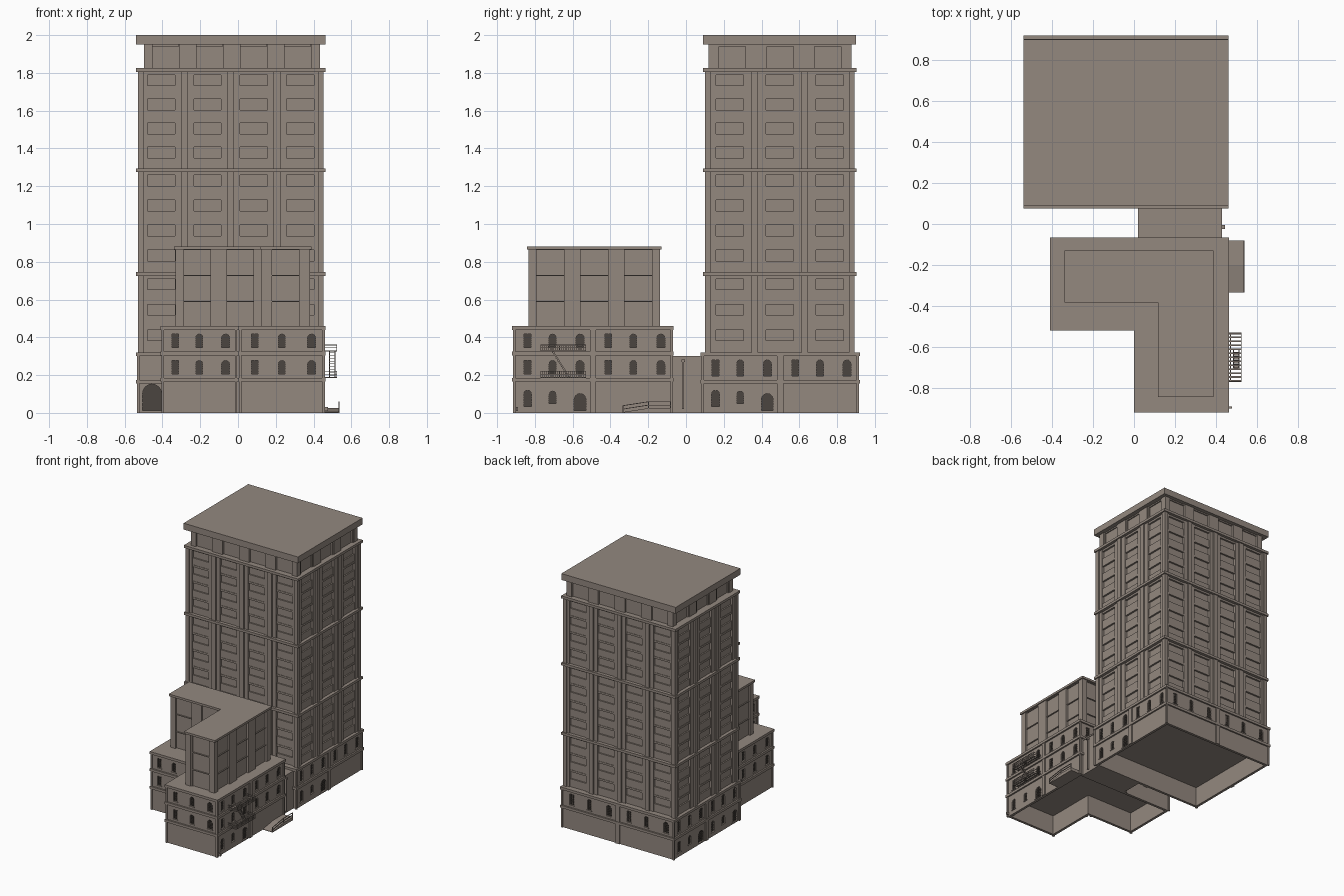
import bpy, bmesh, math
from mathutils import Matrix, Vector

if "Cube" in bpy.data.objects:
    bpy.data.objects.remove(bpy.data.objects["Cube"])


def material(name, rgb):
    m = bpy.data.materials.new(name)
    m.diffuse_color = (*rgb, 1)
    m.use_nodes = True
    m.node_tree.nodes["Principled BSDF"].inputs["Base Color"].default_value = m.diffuse_color
    return m


STONE = material("warm grey stone", (0.292, 0.246, 0.212))
GLAZING = material("dark glazing", (0.07, 0.058, 0.05))
WORLD = Matrix.Identity(4)


def finish(name, bm, mat=STONE):
    bmesh.ops.recalc_face_normals(bm, faces=bm.faces)
    me = bpy.data.meshes.new(name)
    bm.to_mesh(me)
    bm.free()
    me.materials.append(mat)
    ob = bpy.data.objects.new(name, me)
    bpy.context.collection.objects.link(ob)
    return ob


def box(bm, M, u0, u1, d0, d1, z0, z1):
    c = Matrix.Translation(((u0 + u1) / 2, (d0 + d1) / 2, (z0 + z1) / 2))
    s = Matrix.Diagonal((u1 - u0, d1 - d0, z1 - z0, 1))
    bmesh.ops.create_cube(bm, size=1, matrix=M @ c @ s)


def extrude(bm, pts, vec):
    f = bm.faces.new([bm.verts.new(p) for p in pts])
    r = bmesh.ops.extrude_face_region(bm, geom=[f], use_keep_orig=True)
    vs = [g for g in r["geom"] if isinstance(g, bmesh.types.BMVert)]
    bmesh.ops.translate(bm, verts=vs, vec=vec)


def prism(bm, poly, z0, z1):
    extrude(bm, [(x, y, z0) for x, y in poly], (0, 0, z1 - z0))


def edges(poly):
    """Wall frames: local x along wall, y outward, z up; plus length."""
    for i, a in enumerate(poly):
        a, b = Vector(a), Vector(poly[(i + 1) % len(poly)])
        t = (b - a).normalized()
        M = Matrix(((t.x, t.y, 0, a.x), (t.y, -t.x, 0, a.y), (0, 0, 1, 0), (0, 0, 0, 1)))
        yield i, M, (b - a).length


def offset(poly, d):
    """Grow a right-angled plan outward by d."""
    n = len(poly)
    out = []
    for i in range(n):
        p, a, b = (Vector(poly[k % n]) for k in (i - 1, i, i + 1))
        t1, t2 = (a - p).normalized(), (b - a).normalized()
        out.append((a.x + d * (t1.y + t2.y), a.y - d * (t1.x + t2.x)))
    return out


def rect(x0, x1, y0, y1):
    return [(x0, y0), (x1, y0), (x1, y1), (x0, y1)]


def slab(name, poly, z0, z1):
    bm = bmesh.new()
    prism(bm, poly, z0, z1)
    return finish(name, bm)


def bays(name, poly, z0, z1, floors, bay, pier, win, glass_h, deep, top_h=0.015):
    """Recessed core with piers, jambs and spandrels on every wall."""
    bm = bmesh.new()
    prism(bm, offset(poly, -deep), z0, z1)
    step = (z1 - z0) / floors
    back = -deep - 0.002
    for _, M, L in edges(poly):
        n = max(1, round(L / bay))
        w = L / n
        for i in range(n + 1):
            c = i * w
            box(bm, M, max(0, c - pier / 2), min(L, c + pier / 2), back, 0, z0, z1)
        for i in range(n):
            c = (i + 0.5) * w
            for s in (-1, 1):
                e = sorted((c + s * win / 2, c + s * (w / 2 - pier / 2)))
                if e[1] - e[0] > 0.01:
                    box(bm, M, e[0], e[1], back, -deep * 0.35, z0, z1)
            for f in range(floors):
                top = z0 + (f + 1) * step
                low = top - top_h - glass_h
                if top - step < low:
                    box(bm, M, c - win / 2, c + win / 2, back, -deep * 0.62, top - step, low)
                box(bm, M, c - win / 2, c + win / 2, back, -deep * 0.5, top - top_h, top)
    return finish(name, bm)


def storeys(name, poly, belts, win_h, skip=(), ground=(), extra=()):
    """Hollow-bottomed block with belts, piers and cut arched windows."""
    wall = offset(poly, -0.012)
    body = slab(name + "_walls", wall, 0, belts[-1])
    cut, trim, glass = bmesh.new(), bmesh.new(), bmesh.new()
    prism(cut, offset(wall, -0.02), -0.1, 0.155)

    def window(M, u, w, z, h, arched=True):
        r = w / 2
        pts = [(u - r, z), (u + r, z)]
        if arched:
            pts += [(u + r * math.cos(k * math.pi / 8), z + h - r + r * math.sin(k * math.pi / 8)) for k in range(9)]
        else:
            pts += [(u + r, z + h), (u - r, z + h)]
        rot = M.to_3x3()
        extrude(cut, [M @ Vector((p, -0.024, q)) for p, q in pts], rot @ Vector((0, 0.03, 0)))
        extrude(glass, [M @ Vector((p, -0.025, q)) for p, q in pts], rot @ Vector((0, 0.004, 0)))
        # glazing bars and sill
        for k in (-1, 0, 1):
            b = u + k * w / 3.2
            box(glass, M, b - 0.0015, b + 0.0015, -0.025, -0.016, z, z + h - (0.006 if k else 0))
        for k in range(1, 6):
            q = z + k * h / 6.5
            box(glass, M, u - r, u + r, -0.025, -0.017, q - 0.0015, q + 0.0015)
        box(trim, M, u - r - 0.004, u + r + 0.004, -0.018, -0.007, z - 0.005, z)

    for i, M, L in edges(poly):
        n = 2 if L > 0.6 else 1
        seg = L / n
        for k in range(n + 1):
            box(trim, M, max(0.004, k * seg - 0.017), min(L - 0.004, k * seg + 0.017), -0.018, -0.004, 0, belts[-1] - 0.01)
        for s in range(n):
            for r, w, arch in ((0.19, 0.036, False), (0.5, 0.036, True), (0.84, 0.042, True)):
                u = (s + r) * seg
                if i not in skip:
                    for b in belts[:-1]:
                        window(M, u, w, b + 0.02, win_h, arch)
                if (i, s) in ground:
                    z, h, gw = ((0.035, 0.085, 0.04), (0.05, 0.065, 0.036), (0.012, 0.09, 0.062))[(0.19, 0.5, 0.84).index(r)]
                    window(M, u, gw, z, h)
        for e, u, w, z, h in extra:
            if e == i:
                window(M, u, w, z, h)
    cutter = finish("cutter", cut)
    cutter.hide_render = True
    m = body.modifiers.new("openings", "BOOLEAN")
    m.operation, m.solver, m.object = "DIFFERENCE", "EXACT", cutter
    dg = bpy.context.evaluated_depsgraph_get()
    me = bpy.data.meshes.new_from_object(body.evaluated_get(dg))
    body.modifiers.clear()
    body.data = me
    bpy.data.objects.remove(cutter)
    finish(name + "_piers_and_sills", trim)
    finish(name + "_window_glazing", glass, GLAZING)
    for k, b in enumerate(belts):
        slab(f"{name}_belt_{k}", poly, b - 0.02, b)


# Tower: base, three tiers, crown and cornice
BASE = rect(-0.54, 0.46, 0.076, 0.92)
storeys("tower_base", BASE, (0.175, 0.32), 0.085, skip=(0,),
        ground=((1, 0), (3, 0), (3, 1)), extra=((0, 0.085, 0.1, 0.012, 0.14),))
SHAFT = rect(-0.53, 0.453, 0.10, 0.893)
for k, (z0, z1, n) in enumerate(((0.32, 0.725, 3), (0.745, 1.275, 4), (1.295, 1.805, 4))):
    bays(f"tower_tier_{k}", SHAFT, z0, z1, n, 0.25, 0.036, 0.145, 0.058, 0.028)
    slab(f"tower_belt_{k}", offset(SHAFT, 0.009), z1, z1 + 0.02)
bays("tower_crown", rect(-0.498, 0.434, 0.12, 0.876), 1.82, 1.955, 1, 0.24, 0.09, 0.14, 0.12, 0.016)
slab("tower_cornice", rect(-0.54, 0.462, 0.09, 0.90), 1.95, 2.0)

# L-shaped annex with a set-back upper block
ANNEX = [(-0.41, -0.52), (0, -0.52), (0, -0.92), (0.464, -0.92), (0.464, -0.065), (-0.41, -0.065)]
storeys("annex", ANNEX, (0.185, 0.325, 0.46), 0.072, ground=((3, 0),))
UPPER = [(-0.33, -0.375), (0.125, -0.375), (0.125, -0.835), (0.38, -0.835), (0.38, -0.137), (-0.33, -0.137)]
bays("annex_upper", UPPER, 0.455, 0.868, 3, 0.24, 0.088, 0.145, 0.132, 0.016, 0.006)
slab("annex_upper_cornice", offset(UPPER, 0.008), 0.865, 0.882)

# Link between the buildings, with a downpipe
slab("link_block", rect(0.03, 0.425, -0.09, 0.10), 0.0, 0.29)
slab("link_roof", rect(0.02, 0.43, -0.07, 0.09), 0.29, 0.302)
bm = bmesh.new()
box(bm, WORLD, 0.425, 0.437, -0.02, -0.01, 0.02, 0.28)
box(bm, WORLD, 0.425, 0.443, -0.024, -0.006, 0.27, 0.282)
box(bm, WORLD, 0.455, 0.477, -0.9, -0.89, 0.01, 0.03)
finish("downpipes", bm)

# Fire escape: slatted platforms, railings and a stair
bm = bmesh.new()
X0, X1, Y0, Y1 = 0.452, 0.525, -0.77, -0.53
for z in (0.185, 0.325):
    for x in (0.468, X1 - 0.004):
        box(bm, WORLD, x, x + 0.004, Y0, Y1, z, z + 0.006)
    for k in range(13):
        y = Y0 + k * (Y1 - Y0 - 0.008) / 12
        box(bm, WORLD, X0, X1, y, y + 0.008, z, z + 0.005)
    for h in (0.018, 0.033):
        box(bm, WORLD, X1 - 0.003, X1, Y0, Y1, z + h, z + h + 0.003)
        for y in (Y0, Y1 - 0.003):
            box(bm, WORLD, X0, X1, y, y + 0.003, z + h, z + h + 0.003)
    for k in range(25):
        y = Y0 + k * (Y1 - Y0 - 0.003) / 24
        box(bm, WORLD, X1 - 0.003, X1, y, y + 0.003, z, z + 0.034)
for x in (0.483, 0.511):
    extrude(bm, [(x, -0.71, 0.325), (x, -0.70, 0.325), (x, -0.615, 0.19), (x, -0.625, 0.19)], (0.004, 0, 0))
for k in range(9):
    y, z = -0.705 + k * 0.0095, 0.318 - k * 0.015
    box(bm, WORLD, 0.483, 0.515, y - 0.004, y + 0.004, z, z + 0.003)
finish("fire_escape", bm)

# Entrance ramp with an outer handrail
bm = bmesh.new()
extrude(bm, [(0.445, -0.335, 0), (0.445, -0.08, 0), (0.445, -0.08, 0.025), (0.445, -0.2, 0.025), (0.445, -0.335, 0.004)], (0.092, 0, 0))
for h in (0.018, 0.036):
    extrude(bm, [(0.533, -0.335, h), (0.533, -0.2, h + 0.021), (0.533, -0.08, h + 0.021),
                 (0.533, -0.08, h + 0.025), (0.533, -0.2, h + 0.025), (0.533, -0.335, h + 0.004)], (0.005, 0, 0))
for y, z in ((-0.335, 0.0), (-0.2, 0.02), (-0.085, 0.02)):
    box(bm, WORLD, 0.533, 0.538, y, y + 0.005, z, z + 0.04)
finish("entrance_ramp", bm)
